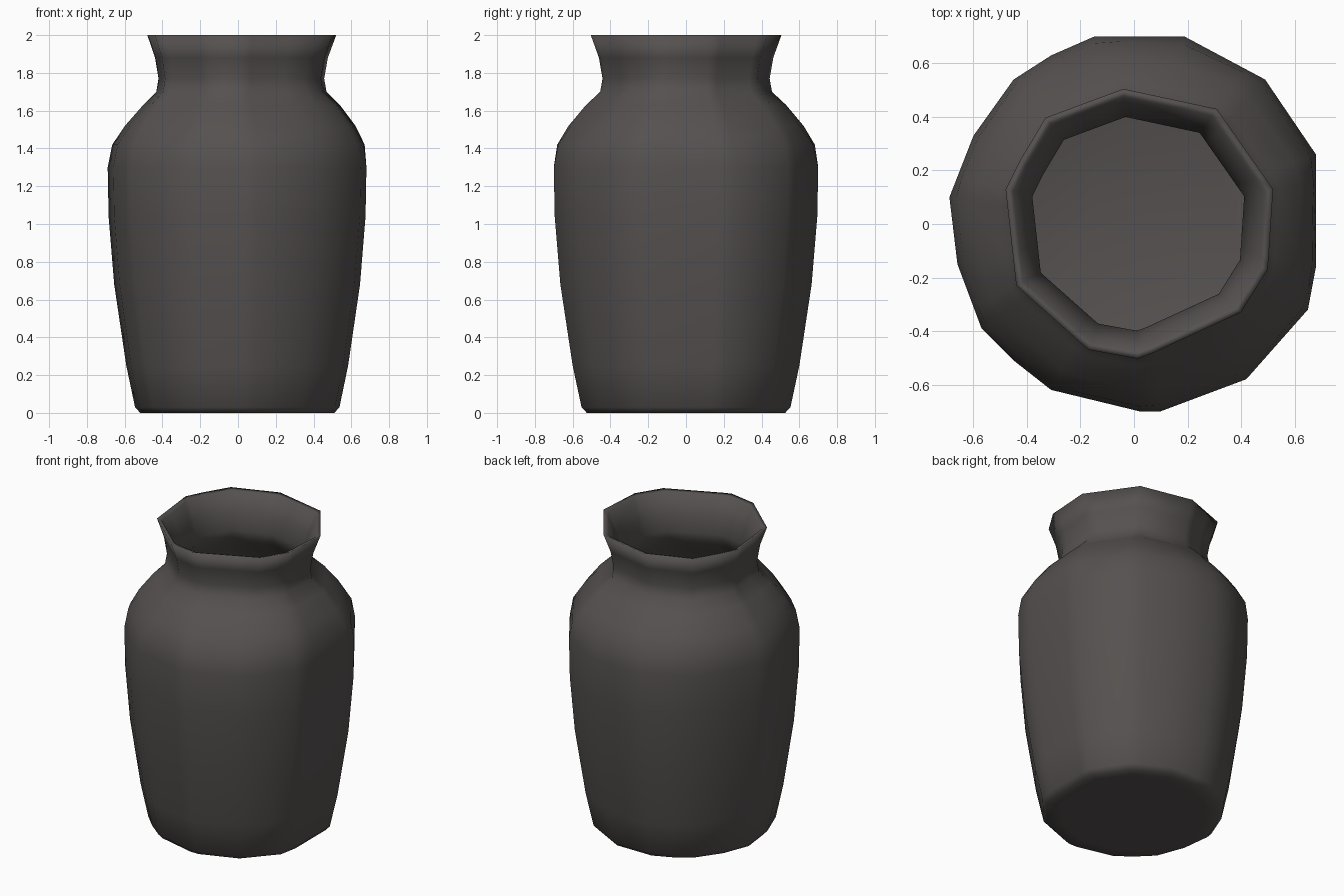
import bpy, bmesh, math

if "Cube" in bpy.data.objects:
    bpy.data.objects.remove(bpy.data.objects["Cube"])

# Irregular faceted cross-sections (seen from the top): body and mouth
BODY = [(.68, .26), (.49, .54), (.19, .70), (-.15, .70), (-.31, .63), (-.45, .54),
        (-.60, .33), (-.69, .10), (-.66, -.15), (-.57, -.39), (-.45, -.51),
        (-.31, -.62), (.02, -.70), (.10, -.70), (.42, -.58), (.65, -.32), (.68, -.16)]
MOUTH = [(.52, .13), (.31, .43), (-.04, .505), (-.35, .39), (-.48, .13),
         (-.44, -.23), (-.17, -.47), (.02, -.505), (.40, -.33), (.50, -.17)]

# Profiles as (radius, height): outside from the foot up, then inside down to the floor
OUTER = [(.44, 0), (.525, 0), (.553, .03), (.60, .25), (.665, .68), (.695, 1.04),
         (.70, 1.30), (.682, 1.42), (.622, 1.52), (.53, 1.63), (.455, 1.70),
         (.443, 1.77), (.462, 1.88), (.505, 2.0)]
INNER = [(.475, 1.99), (.425, 1.87), (.40, 1.76), (.415, 1.70), (.49, 1.61),
         (.58, 1.50), (.645, 1.38), (.66, 1.28), (.655, 1.04), (.625, .68),
         (.56, .25), (.50, .08), (.42, .05)]


def reach(poly, ang):
    """Distance from the axis to the outline in one direction."""
    dx, dy = math.cos(ang), math.sin(ang)
    best = 0
    for (ax, ay), (bx, by) in zip(poly, poly[1:] + poly[:1]):
        ex, ey = bx - ax, by - ay
        den = dx * ey - dy * ex
        if abs(den) < 1e-9:
            continue
        t = (ax * ey - ay * ex) / den
        u = (ax * dy - ay * dx) / den
        if t > 0 and -1e-6 <= u <= 1 + 1e-6:
            best = max(best, t)
    return best


# Columns run through every corner of both outlines
angles = []
for a in sorted(math.atan2(y, x) for x, y in BODY + MOUTH):
    if not angles or a - angles[-1] > .04:
        angles.append(a)

# Skin the rings, blending from the body outline to the mouth outline
bm = bmesh.new()
rings = []
for r, z in OUTER + INNER:
    k = min(1, max(0, (z - 1.35) / .35))
    ring = []
    for a in angles:
        d = r * ((1 - k) * reach(BODY, a) / .70 + k * reach(MOUTH, a) / .505)
        ring.append(bm.verts.new((d * math.cos(a), d * math.sin(a), z)))
    rings.append(ring)
n = len(angles)
for lo, hi in zip(rings, rings[1:]):
    for i in range(n):
        j = (i + 1) % n
        bm.faces.new((lo[i], lo[j], hi[j], hi[i]))
# Underside and inner floor
bm.faces.new(rings[0][::-1])
bm.faces.new(rings[-1])
bmesh.ops.recalc_face_normals(bm, faces=bm.faces)
for f in bm.faces:
    f.smooth = True

mesh = bpy.data.meshes.new("vase")
bm.to_mesh(mesh)
bm.free()
vase = bpy.data.objects.new("vase", mesh)
bpy.context.collection.objects.link(vase)

# Dark warm grey clay
clay = bpy.data.materials.new("dark_grey_clay")
clay.diffuse_color = (.09, .082, .079, 1)
clay.use_nodes = True
clay.node_tree.nodes["Principled BSDF"].inputs["Base Color"].default_value = clay.diffuse_color
mesh.materials.append(clay)
